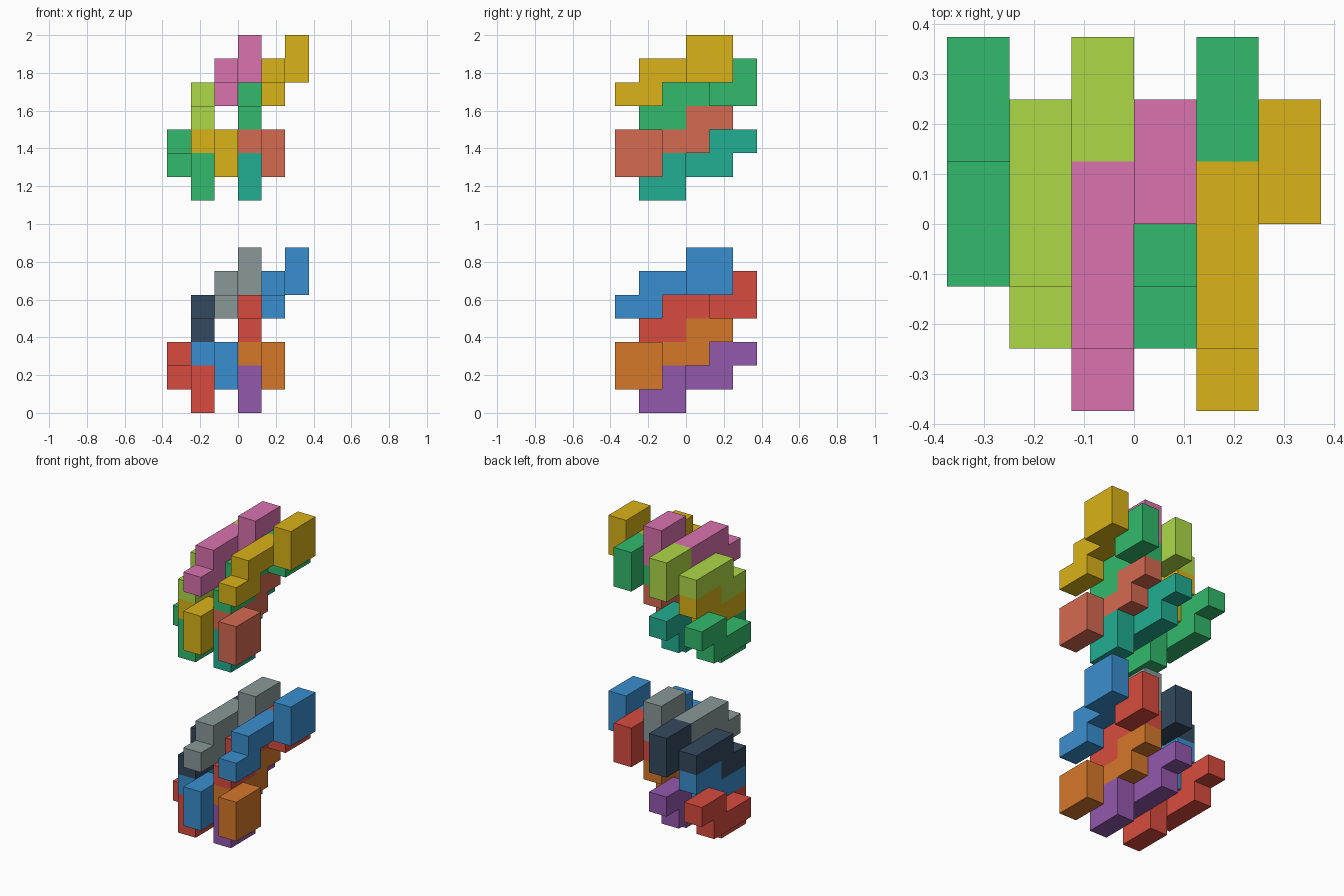
import bpy, bmesh

if "Cube" in bpy.data.objects:
    bpy.data.objects.remove(bpy.data.objects["Cube"])

U = 0.125  # edge of one cube cell

# Burr piece cells (x, y, z): stepped arm, then 2x2 end block one layer to the right
PIECE = [(0, 0, 0), (0, 1, 0), (0, 1, 1), (0, 2, 1), (0, 3, 1),
         (1, 3, 1), (1, 3, 2), (1, 4, 1), (1, 4, 2)]
# The same piece turned half round about the x axis
TURNED = [(x, 4 - y, 2 - z) for x, y, z in PIECE]


def material(name, hex_code):
    rgb = [int(hex_code[i:i + 2], 16) / 255 for i in (0, 2, 4)]
    lin = [c / 12.92 if c <= 0.04045 else ((c + 0.055) / 1.055) ** 2.4 for c in rgb]
    m = bpy.data.materials.get(name) or bpy.data.materials.new(name)
    m.diffuse_color = (*lin, 1)
    m.use_nodes = True
    m.node_tree.nodes["Principled BSDF"].inputs["Base Color"].default_value = m.diffuse_color
    return m


def burr_piece(name, cells, offset, mat):
    """Solid made of cube cells, outer faces only, merged into large flat faces."""
    filled = set(cells)
    bm = bmesh.new()
    for cell in cells:
        for axis in range(3):
            for side in (0, 1):
                near = list(cell)
                near[axis] += 2 * side - 1
                if tuple(near) in filled:
                    continue
                corners = []
                for a, b in ((0, 0), (1, 0), (1, 1), (0, 1)):
                    p = list(cell)
                    p[axis] += side
                    p[(axis + 1) % 3] += a
                    p[(axis + 2) % 3] += b
                    corners.append(bm.verts.new([(p[i] + offset[i]) * U for i in range(3)]))
                bm.faces.new(corners if side else corners[::-1])
    bmesh.ops.remove_doubles(bm, verts=bm.verts[:], dist=1e-4)
    bmesh.ops.dissolve_limit(bm, angle_limit=0.01, verts=bm.verts[:], edges=bm.edges[:])
    mesh = bpy.data.meshes.new(name)
    bm.to_mesh(mesh)
    bm.free()
    mesh.materials.append(mat)
    bpy.context.collection.objects.link(bpy.data.objects.new(name, mesh))


COLOURS = {"red": "D84B3E", "blue": "3A8FCF", "purple": "9458AD", "orange": "D6782A",
           "slate": "34495E", "grey": "8A9899", "green": "32BA6C", "gold": "DAB318",
           "teal": "22AE92", "salmon": "D56A50", "lime": "AED848", "pink": "DA72AE"}

# Piece kinds with their cell offset; each appears as a left and a right one
KINDS = [("bottom_back_piece", TURNED, (-3, -2, 0)),
         ("bottom_front_piece", TURNED, (-2, -3, 1)),
         ("top_back_piece", PIECE, (-2, -2, 3)),
         ("top_front_piece", PIECE, (-1, -3, 4))]
# Colours per cluster, left and right for each kind
CLUSTERS = [("lower", 0, ["red", "purple", "blue", "orange", "slate", "red", "grey", "blue"]),
            ("upper", 9, ["green", "teal", "gold", "salmon", "lime", "green", "pink", "gold"])]

for level, lift, colours in CLUSTERS:
    for k, (kind, cells, (x, y, z)) in enumerate(KINDS):
        for s, side in enumerate(("left", "right")):
            c = colours[2 * k + s]
            burr_piece(f"{level}_{side}_{kind}", cells, (x + 2 * s, y, z + lift),
                       material(c, COLOURS[c]))
